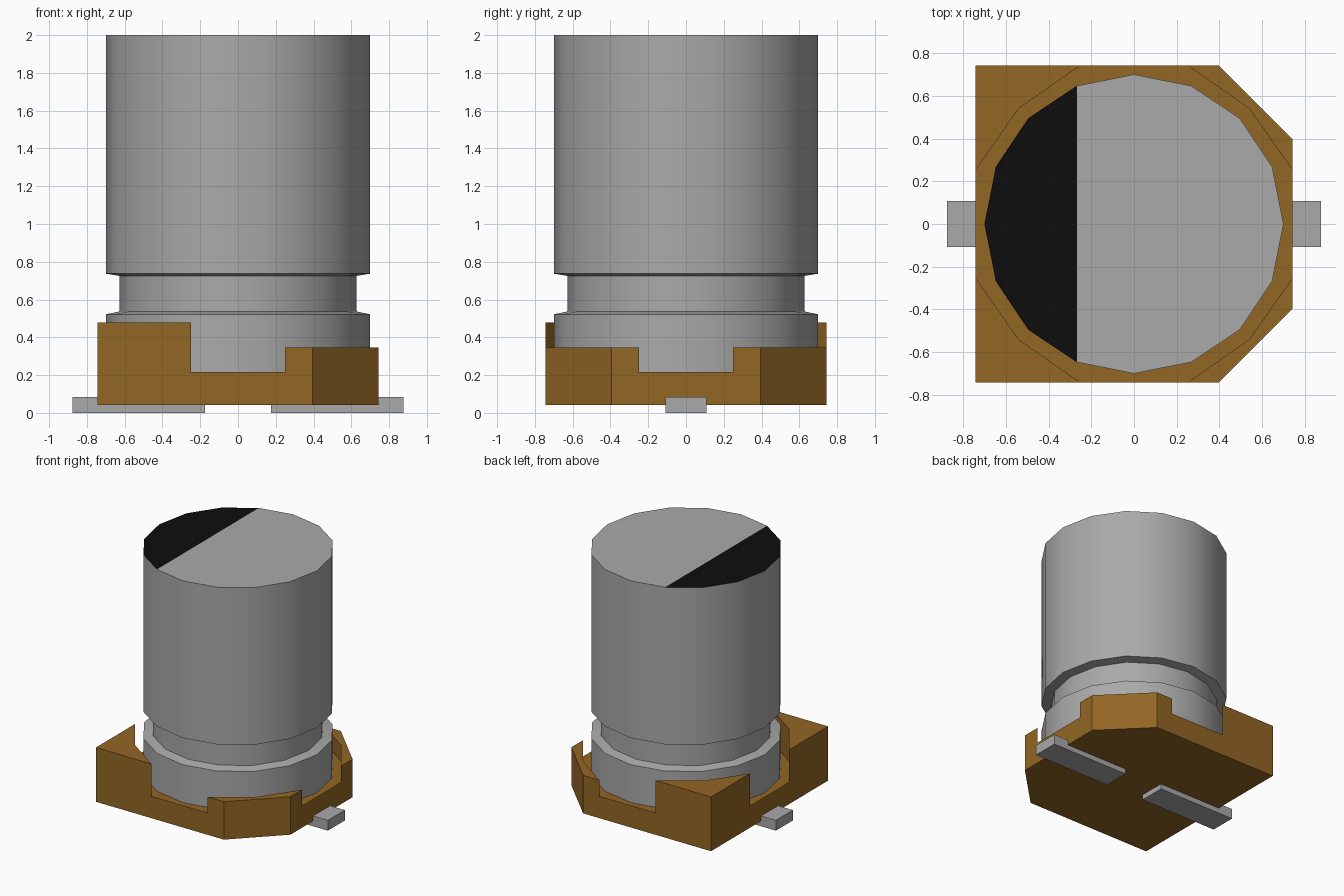
import bpy, bmesh, math
from mathutils import Matrix, Vector

cube = bpy.data.objects.get("Cube")
if cube:
    bpy.data.objects.remove(cube, do_unlink=True)


def material(name, rgb):
    m = bpy.data.materials.new(name)
    m.use_nodes = True
    m.diffuse_color = (*rgb, 1)
    m.node_tree.nodes["Principled BSDF"].inputs["Base Color"].default_value = (*rgb, 1)
    return m


GREY = material("aluminium grey", (0.40, 0.40, 0.40))
BLACK = material("marking black", (0.004, 0.004, 0.004))
BROWN = material("base brown", (0.29, 0.133, 0.018))


def finish(bm, name, mats):
    mesh = bpy.data.meshes.new(name)
    bmesh.ops.recalc_face_normals(bm, faces=bm.faces)
    bm.to_mesh(mesh)
    bm.free()
    obj = bpy.data.objects.new(name, mesh)
    bpy.context.collection.objects.link(obj)
    for m in mats:
        mesh.materials.append(m)
    return obj


# Can: 16-sided turned profile with a crimped neck
SIDES = 16
PROFILE = [(0.70, 0.215), (0.70, 0.522), (0.627, 0.537),
           (0.627, 0.725), (0.70, 0.737), (0.70, 2.0)]
bm = bmesh.new()
rings = []
for r, z in PROFILE:
    angles = [math.tau * i / SIDES for i in range(SIDES)]
    rings.append([bm.verts.new((r * math.cos(a), r * math.sin(a), z)) for a in angles])
for low, high in zip(rings, rings[1:]):
    for i in range(SIDES):
        j = (i + 1) % SIDES
        bm.faces.new((low[i], low[j], high[j], high[i]))
bm.faces.new(rings[0][::-1])
# Top split along a chord; the -x side is the polarity marking
top = rings[-1]
bm.faces.new(top[11:] + top[:6])
bm.faces.new(top[5:12]).material_index = 1
can = finish(bm, "can", [GREY, BLACK])
bpy.ops.object.select_all(action='DESELECT')
can.select_set(True)
bpy.context.view_layer.objects.active = can
bpy.ops.object.shade_smooth_by_angle(angle=math.radians(30))

# Base: slab with four raised corner posts, chamfered at the +x corners
W, NOTCH, CHAMFER, INNER = 0.743, 0.25, 0.395, 0.54
BOTTOM, SLAB = 0.042, 0.217
bm = bmesh.new()
outline, centre, posts = [], [], []
for k in range(4):
    chamfered = k < 2
    corner = [(CHAMFER, -W), (W, -CHAMFER)] if chamfered else [(W, -W)]
    turn = Matrix.Rotation(math.pi / 2 * k, 3, 'Z')
    points = [(NOTCH, -W), *corner, (W, -NOTCH), (INNER, -INNER)]
    *edge, inner = [bm.verts.new(turn @ Vector((x, y, SLAB))) for x, y in points]
    outline += edge
    centre += [edge[0], inner, edge[-1]]
    posts.append((bm.faces.new(edge + [inner]), 0.347 if chamfered else 0.478))
bm.faces.new(centre)
under = [bm.verts.new((v.co.x, v.co.y, BOTTOM)) for v in outline]
bm.faces.new(under[::-1])
for i in range(len(outline)):
    j = (i + 1) % len(outline)
    bm.faces.new((under[i], under[j], outline[j], outline[i]))
for face, height in posts:
    raised = bmesh.ops.extrude_discrete_faces(bm, faces=[face])["faces"][0]
    for v in raised.verts:
        v.co.z = height
    # Close the walls onto the shared slab edge
bmesh.ops.remove_doubles(bm, verts=bm.verts, dist=0.0001)
finish(bm, "base", [BROWN])

# Leads: flat terminals under the base
for side, name in ((1, "left_lead"), (-1, "right_lead")):
    bm = bmesh.new()
    size = Matrix.Diagonal((0.70, 0.216, 0.083, 1))
    bmesh.ops.create_cube(bm, size=1,
                          matrix=Matrix.Translation((side * 0.525, 0, 0.0415)) @ size)
    finish(bm, name, [GREY])
